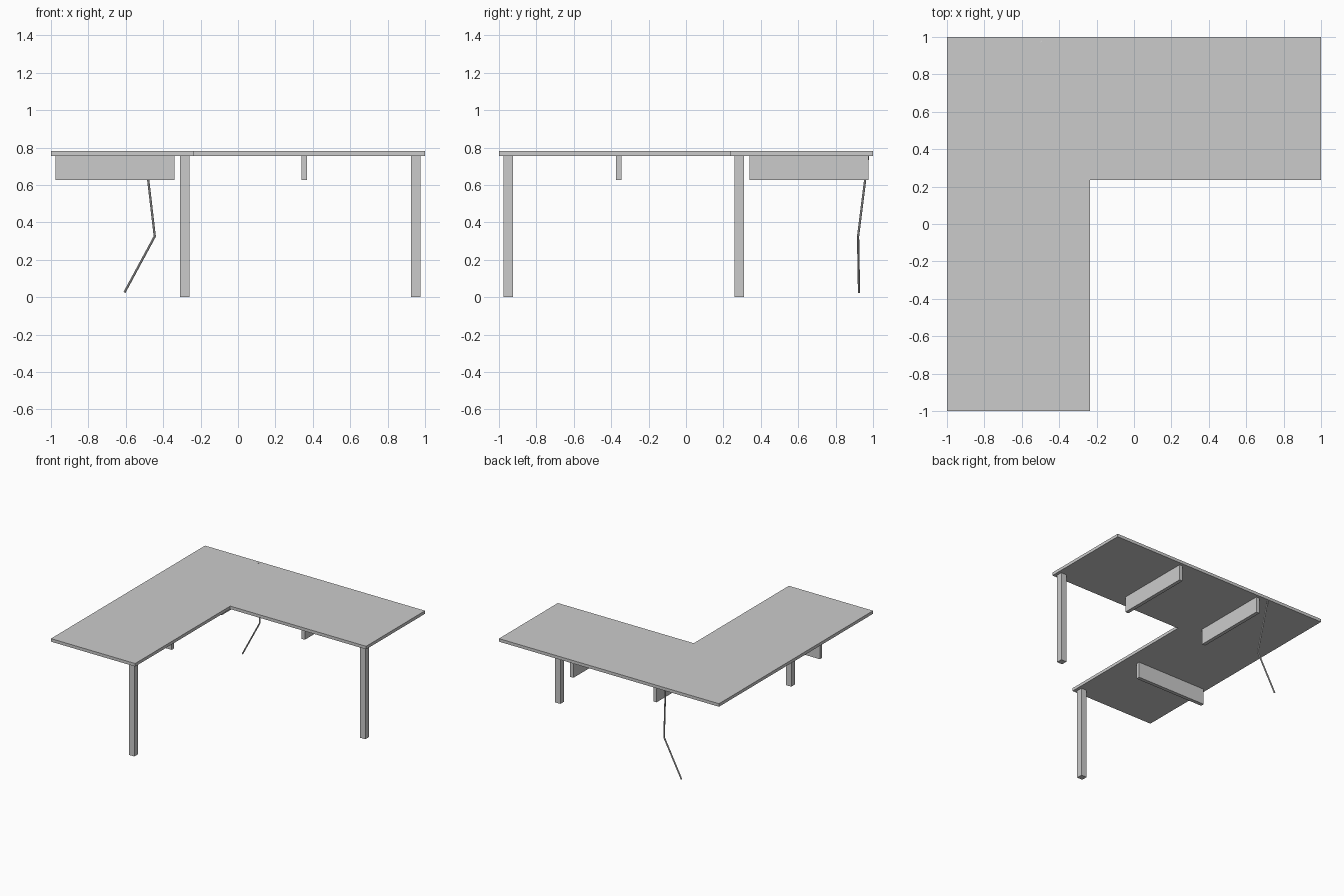
import bpy
import bmesh
from mathutils import Vector

cube = bpy.data.objects.get("Cube")
if cube:
    bpy.data.objects.remove(cube, do_unlink=True)

GREY = (0.6, 0.6, 0.6, 1.0)
grey = bpy.data.materials.new("plain_grey")
grey.use_nodes = True
grey.diffuse_color = GREY
grey.node_tree.nodes["Principled BSDF"].inputs["Base Color"].default_value = GREY

TOP, UNDER, BEAM_LOW = 0.78, 0.755, 0.625


def finish(name, bm):
    bmesh.ops.recalc_face_normals(bm, faces=bm.faces)
    mesh = bpy.data.meshes.new(name)
    bm.to_mesh(mesh)
    bm.free()
    mesh.materials.append(grey)
    obj = bpy.data.objects.new(name, mesh)
    bpy.context.collection.objects.link(obj)
    return obj


def prism(name, outline, low, high):
    """Extrude a flat outline upward."""
    bm = bmesh.new()
    face = bm.faces.new([bm.verts.new((x, y, low)) for x, y in outline])
    grown = bmesh.ops.extrude_face_region(bm, geom=[face])["geom"]
    verts = [v for v in grown if isinstance(v, bmesh.types.BMVert)]
    bmesh.ops.translate(bm, verts=verts, vec=(0, 0, high - low))
    return finish(name, bm)


def box(name, x0, x1, y0, y1, low, high):
    return prism(name, [(x0, y0), (x1, y0), (x1, y1), (x0, y1)], low, high)


def rod(name, start, end, radius):
    start, end = Vector(start), Vector(end)
    axis = end - start
    bm = bmesh.new()
    bmesh.ops.create_cone(bm, cap_ends=True, segments=8, radius1=radius,
                          radius2=radius, depth=axis.length)
    obj = finish(name, bm)
    obj.rotation_euler = axis.to_track_quat("Z", "Y").to_euler()
    obj.location = (start + end) / 2
    return obj


# L-shaped tabletop
prism("tabletop", [(-1, -1), (-0.235, -1), (-0.235, 0.235),
                   (1, 0.235), (1, 1), (-1, 1)], UNDER, TOP)

# Square legs at the two inner ends
for name, x, y in (("front_leg", -0.285, -0.95), ("side_leg", 0.95, 0.285)):
    box(name, x - 0.025, x + 0.025, y - 0.025, y + 0.025, 0, UNDER)

# Support beams under the top
box("front_beam", -0.975, -0.34, -0.375, -0.345, BEAM_LOW, UNDER)
for name, x in (("left_beam", 0.355), ("corner_beam", -0.4)):
    box(name, x - 0.015, x + 0.015, 0.34, 0.975, BEAM_LOW, UNDER)

# Bent cable hanging through the top
bend = (-0.445, 0.92, 0.325)
rod("upper_cable", (-0.498, 0.977, TOP), bend, 0.006)
rod("lower_cable", bend, (-0.607, 0.925, 0.025), 0.006)
